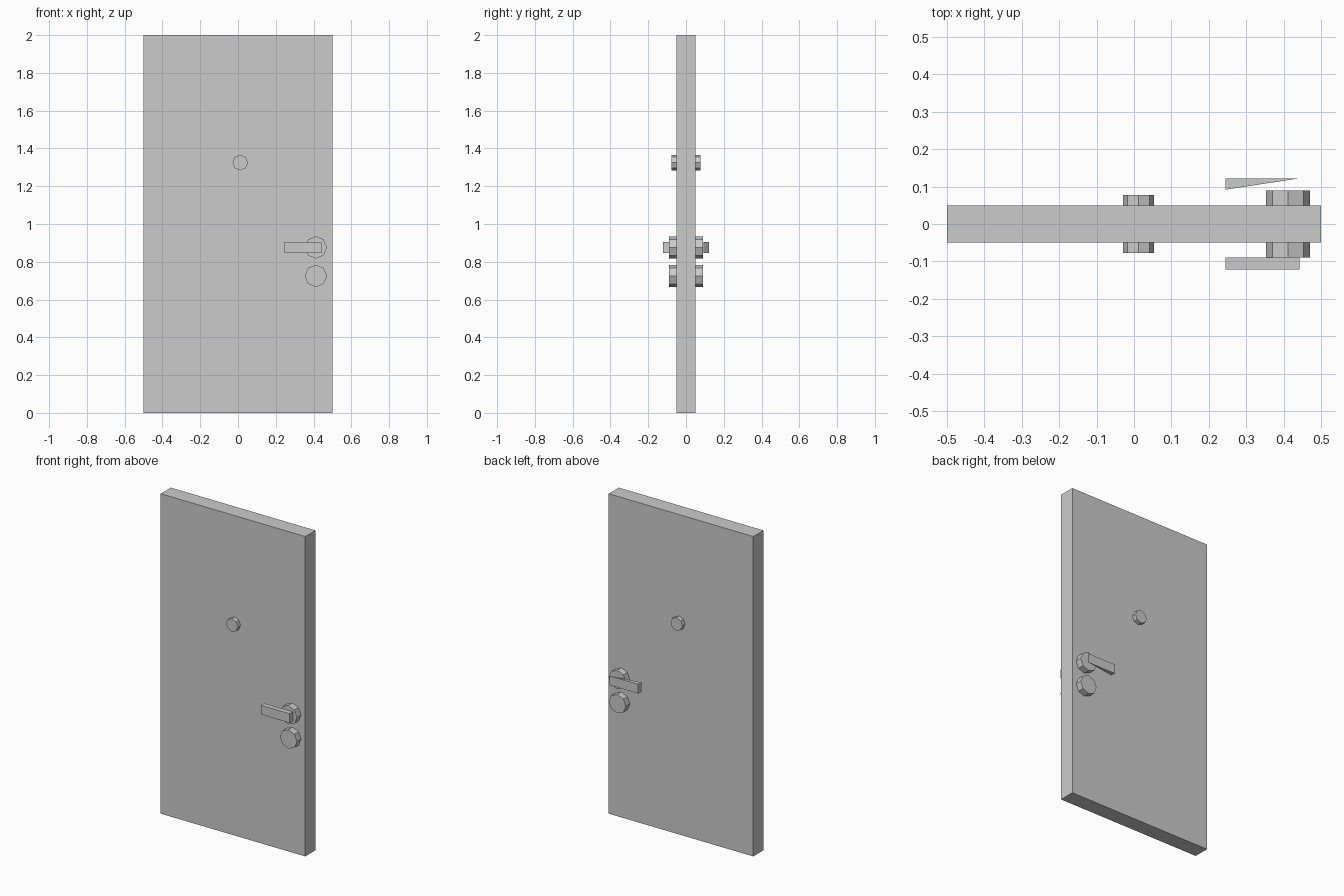
import bpy, bmesh, math
from mathutils import Matrix

if "Cube" in bpy.data.objects:
    bpy.data.objects.remove(bpy.data.objects["Cube"])


def prism(name, outline, to_3d, start, end):
    """Extrude a 2D outline between two positions along the remaining axis."""
    bm = bmesh.new()
    a = [bm.verts.new(to_3d(u, v, start)) for u, v in outline]
    b = [bm.verts.new(to_3d(u, v, end)) for u, v in outline]
    bm.faces.new(a)
    bm.faces.new(b[::-1])
    n = len(outline)
    for i in range(n):
        bm.faces.new((a[i], b[i], b[(i + 1) % n], a[(i + 1) % n]))
    bmesh.ops.recalc_face_normals(bm, faces=bm.faces)
    mesh = bpy.data.meshes.new(name)
    bm.to_mesh(mesh)
    bm.free()
    obj = bpy.data.objects.new(name, mesh)
    bpy.context.collection.objects.link(obj)
    return obj


def along_y(u, v, w):
    return (u, w, v)


def along_z(u, v, w):
    return (u, v, w)


def octagon(x, z, r):
    return [(x + r * math.cos(i * math.pi / 4), z + r * math.sin(i * math.pi / 4))
            for i in range(8)]


# door slab
prism("door_panel", [(-0.5, -0.05), (0.5, -0.05), (0.5, 0.05), (-0.5, 0.05)], along_z, 0, 2)

# round fittings on both faces
for side, s in (("front", -1), ("back", 1)):
    for part, x, z, r, depth in (("peephole", 0.012, 1.325, 0.041, 0.077),
                                 ("handle_rose", 0.412, 0.876, 0.059, 0.09),
                                 ("lock_rose", 0.412, 0.725, 0.059, 0.09)):
        prism(f"{side}_{part}", octagon(x, z, r), along_y, s * 0.05, s * depth)

# lever handles: a straight bar in front, a tapered wedge behind
x0, x1, near, far = 0.245, 0.442, 0.09, 0.122
prism("front_lever", [(x0, -near), (x1, -near), (x1, -far), (x0, -far)], along_z, 0.846, 0.904)
prism("back_lever", [(x0, near + 0.002), (x1, far), (x0, far)], along_z, 0.846, 0.904)
